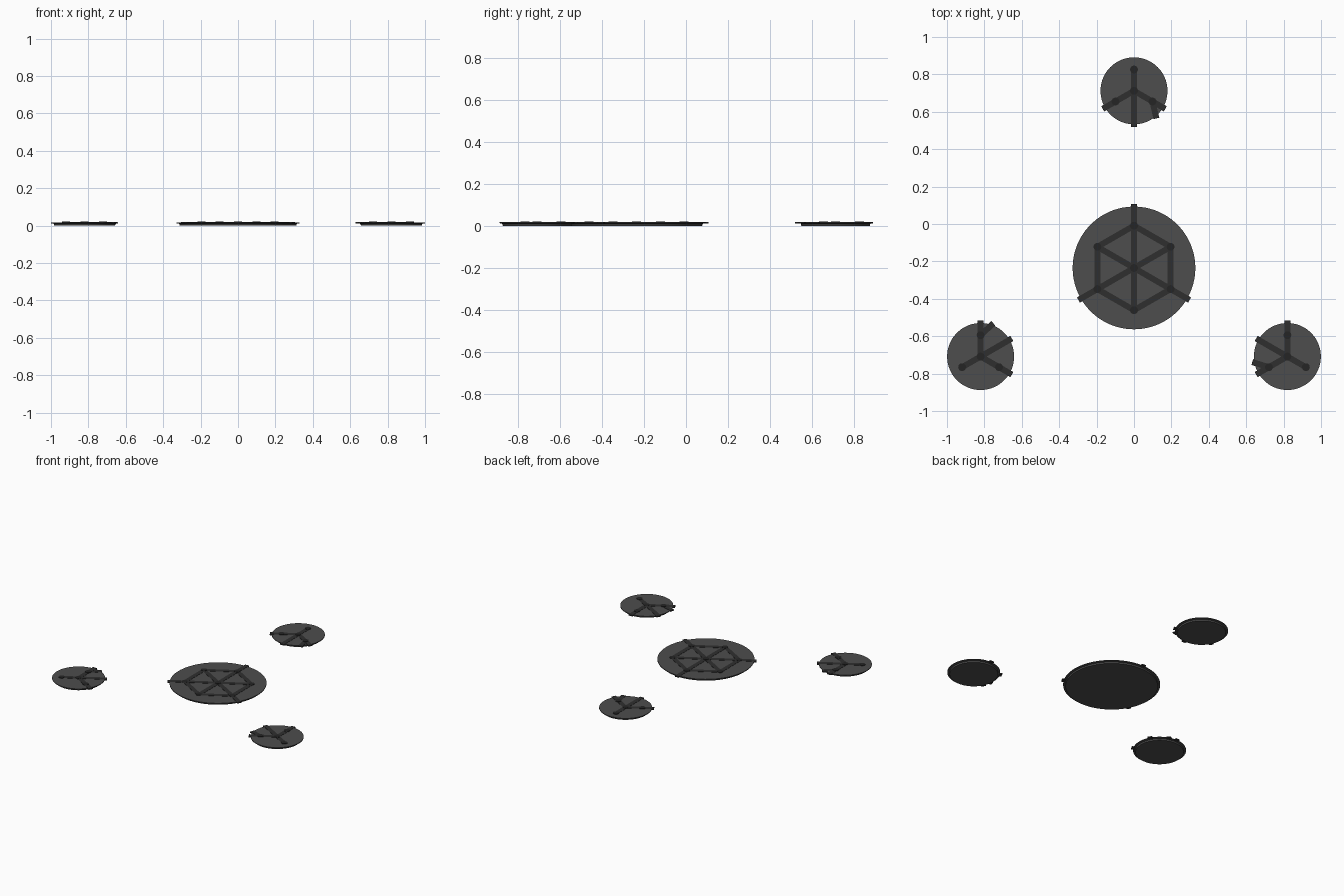
import bpy, bmesh, math
from mathutils import Vector

if "Cube" in bpy.data.objects:
    bpy.data.objects.remove(bpy.data.objects["Cube"])

def material(name, v):
    m = bpy.data.materials.new(name)
    m.diffuse_color = (v, v, v, 1)
    m.use_nodes = True
    m.node_tree.nodes["Principled BSDF"].inputs["Base Color"].default_value = m.diffuse_color
    return m

PLATE = material("plate_grey", 0.075)
BAR = material("channel_dark", 0.028)
NODE = material("node_dark", 0.018)

def finish(bm, name, mat, smooth=False):
    bmesh.ops.recalc_face_normals(bm, faces=bm.faces)
    me = bpy.data.meshes.new(name)
    bm.to_mesh(me)
    bm.free()
    me.materials.append(mat)
    ob = bpy.data.objects.new(name, me)
    bpy.context.collection.objects.link(ob)
    if smooth:
        bpy.ops.object.select_all(action='DESELECT')
        ob.select_set(True)
        bpy.context.view_layer.objects.active = ob
        bpy.ops.object.shade_smooth_by_angle(angle=math.radians(30))

def disc(name, c, profile, mat, seg=96):
    """Solid of revolution from (radius, z) pairs, capped at both ends."""
    bm = bmesh.new()
    rings = [[bm.verts.new((c.x + r * math.cos(math.tau * i / seg),
                            c.y + r * math.sin(math.tau * i / seg), z))
              for i in range(seg)] for r, z in profile]
    for a, b in zip(rings, rings[1:]):
        for i in range(seg):
            j = (i + 1) % seg
            bm.faces.new((a[i], a[j], b[j], b[i]))
    bm.faces.new(rings[0])
    bm.faces.new(rings[-1])
    finish(bm, name, mat, True)

def plate(name, c, r):
    disc(name, c, [(r - 0.016, 0), (r - 0.014, 0.010), (r, 0.013), (r, 0.018)], PLATE)

def bar(name, a, b, w=0.032):
    d = (b - a).normalized()
    n = Vector((-d.y, d.x)) * w / 2
    bm = bmesh.new()
    lo, hi = [[bm.verts.new((p.x, p.y, z)) for p in (a - n, b - n, b + n, a + n)]
              for z in (0.011, 0.0195)]
    bm.faces.new(lo)
    bm.faces.new(hi)
    for i in range(4):
        j = (i + 1) % 4
        bm.faces.new((lo[i], lo[j], hi[j], hi[i]))
    finish(bm, name, BAR)

def node(name, c):
    disc(name, c, [(0.021, 0.012), (0.021, 0.0215)], NODE, 24)

def polar(c, r, deg):
    return c + Vector((math.cos(math.radians(deg)), math.sin(math.radians(deg)))) * r

# central plate with hexagonal lattice
C = Vector((0, -0.235))
plate("central_plate", C, 0.328)
node("central_hub_node", C)
for k in range(6):
    deg = 90 + 60 * k
    p = polar(C, 0.226, deg)
    bar("central_spoke", C, polar(C, 0.343 if k % 2 == 0 else 0.226, deg))
    bar("hexagon_edge", p, polar(C, 0.226, deg + 60))
    node("hexagon_node", p)

# three satellite plates, each turned a further 120 degrees
for k in range(3):
    t = 120 * k
    S = polar(C, 0.947, 90 + t)
    plate("satellite_plate", S, 0.179)
    node("satellite_hub_node", S)
    for deg, length in ((90, 0.114), (210, 0.193), (330, 0.193), (270, 0.193)):
        bar("satellite_spoke", S, polar(S, length, deg + t))
    for deg in (90, 210, 330):
        node("satellite_node", polar(S, 0.114, deg + t))
    # short side branch leaving one outer node
    bar("satellite_branch", polar(S, 0.114, 330 + t), polar(S, 0.190, 309 + t))
